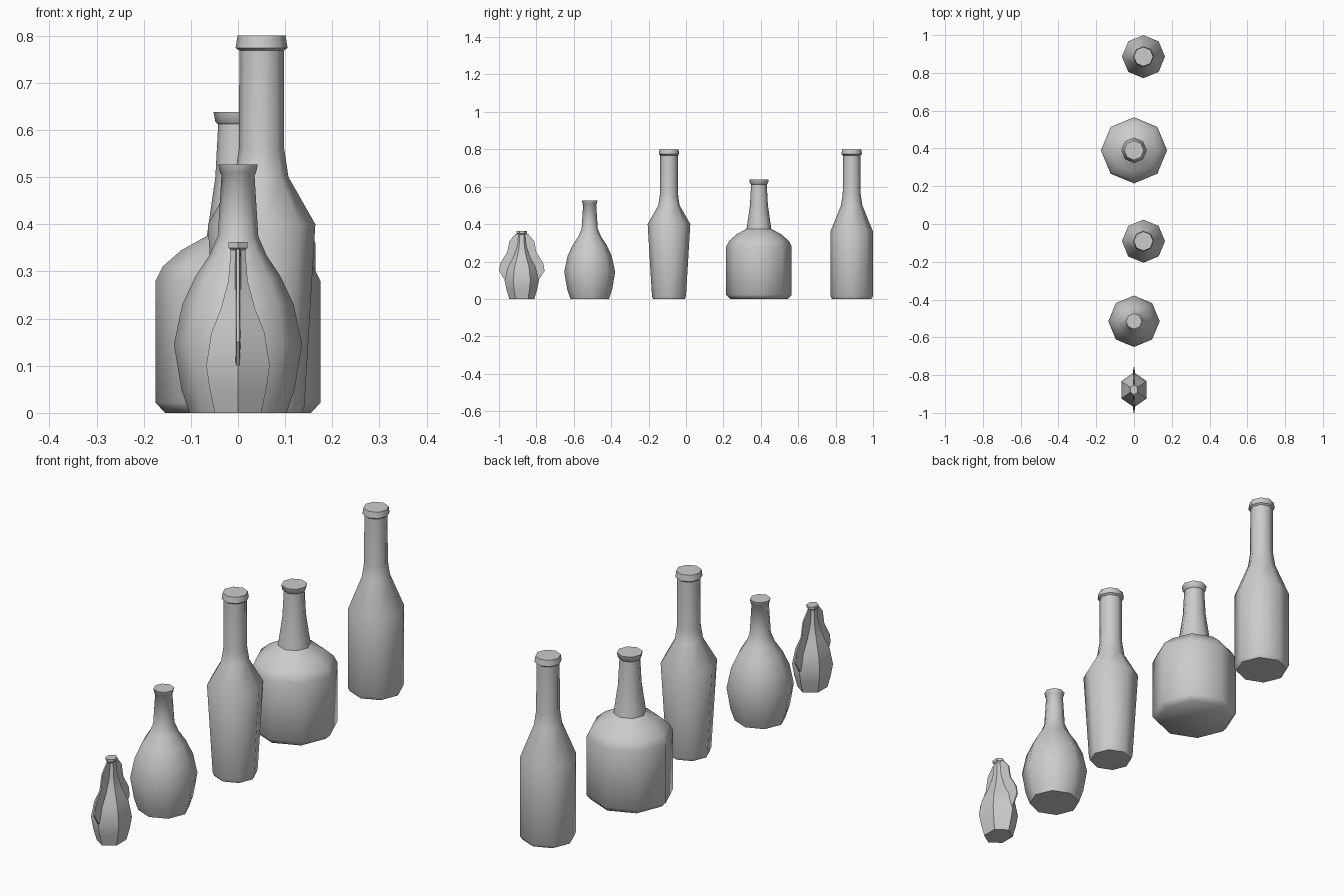
import bpy, bmesh, math

if "Cube" in bpy.data.objects:
    bpy.data.objects.remove(bpy.data.objects["Cube"], do_unlink=True)

# One plain grey for everything
grey = bpy.data.materials.new("plain grey")
grey.use_nodes = True
grey.diffuse_color = (0.6, 0.6, 0.6, 1)
grey.node_tree.nodes["Principled BSDF"].inputs["Base Color"].default_value = (0.6, 0.6, 0.6, 1)


def finish(name, bm, location, angle):
    bmesh.ops.recalc_face_normals(bm, faces=bm.faces[:])
    mesh = bpy.data.meshes.new(name)
    bm.to_mesh(mesh)
    bm.free()
    mesh.materials.append(grey)
    ob = bpy.data.objects.new(name, mesh)
    ob.location = location
    bpy.context.collection.objects.link(ob)
    bpy.ops.object.select_all(action='DESELECT')
    ob.select_set(True)
    bpy.context.view_layer.objects.active = ob
    bpy.ops.object.shade_smooth_by_angle(angle=math.radians(angle))
    return ob


def lathe(name, profile, x, y, sides=8, squash=1.0, angle=50):
    """Closed turned body from (radius, height) points; first corner lies on +y."""
    bm = bmesh.new()
    turns = [math.pi / 2 + math.tau * i / sides for i in range(sides)]
    rings = [[bm.verts.new((r * squash * math.cos(a), r * math.sin(a), z)) for a in turns]
             for r, z in profile]
    for low, high in zip(rings, rings[1:]):
        for i in range(sides):
            j = (i + 1) % sides
            bm.faces.new((low[i], low[j], high[j], high[i]))
    bm.faces.new(rings[0])
    bm.faces.new(rings[-1])
    return finish(name, bm, (x, y, 0), angle)


# Neck and lip shared by the two tall bottles
tall_neck = [(0.057, 0.50), (0.048, 0.56), (0.047, 0.768),
             (0.055, 0.774), (0.051, 0.80)]

lathe("straight_bottle",
      [(0.105, 0), (0.114, 0.015), (0.114, 0.36)] + tall_neck, 0.05, 0.886)

lathe("tapered_bottle",
      [(0.085, 0), (0.091, 0.015), (0.114, 0.40)] + tall_neck, 0.05, -0.091)

lathe("wide_jug",
      [(0.155, 0), (0.175, 0.022), (0.175, 0.28), (0.16, 0.31), (0.12, 0.345),
       (0.066, 0.375), (0.061, 0.41), (0.048, 0.50), (0.042, 0.612),
       (0.048, 0.617), (0.052, 0.638)], 0, 0.39)

lathe("round_flask",
      [(0.103, 0), (0.12, 0.05), (0.136, 0.145), (0.118, 0.23), (0.09, 0.29),
       (0.06, 0.335), (0.043, 0.375), (0.035, 0.505), (0.038, 0.508),
       (0.042, 0.527)], 0, -0.515)

# Small six-sided vial, narrower across x
VIAL_Y = -0.878
vial = [(0.067, 0), (0.082, 0.05), (0.092, 0.10), (0.077, 0.17), (0.05, 0.22),
        (0.028, 0.28), (0.021, 0.345), (0.027, 0.35), (0.027, 0.362)]
lathe("small_vial", vial, 0, VIAL_Y, sides=6, squash=0.845, angle=40)

# Thin leaf fins on the front and back of the vial: (inner, outer, height)
fin = [(0.08, 0.09, 0.10), (0.07, 0.122, 0.15), (0.055, 0.115, 0.19),
       (0.03, 0.078, 0.25), (0.02, 0.066, 0.31), (0.015, 0.034, 0.347)]
for name, side in (("front_fin", -1), ("back_fin", 1)):
    bm = bmesh.new()
    rings = [[bm.verts.new(p) for p in ((-0.006, side * a, z), (-0.003, side * b, z),
                                        (0.003, side * b, z), (0.006, side * a, z))]
             for a, b, z in fin]
    for low, high in zip(rings, rings[1:]):
        for i in range(4):
            j = (i + 1) % 4
            bm.faces.new((low[i], low[j], high[j], high[i]))
    bm.faces.new(rings[0])
    bm.faces.new(rings[-1])
    finish(name, bm, (0, VIAL_Y, 0), 30)
